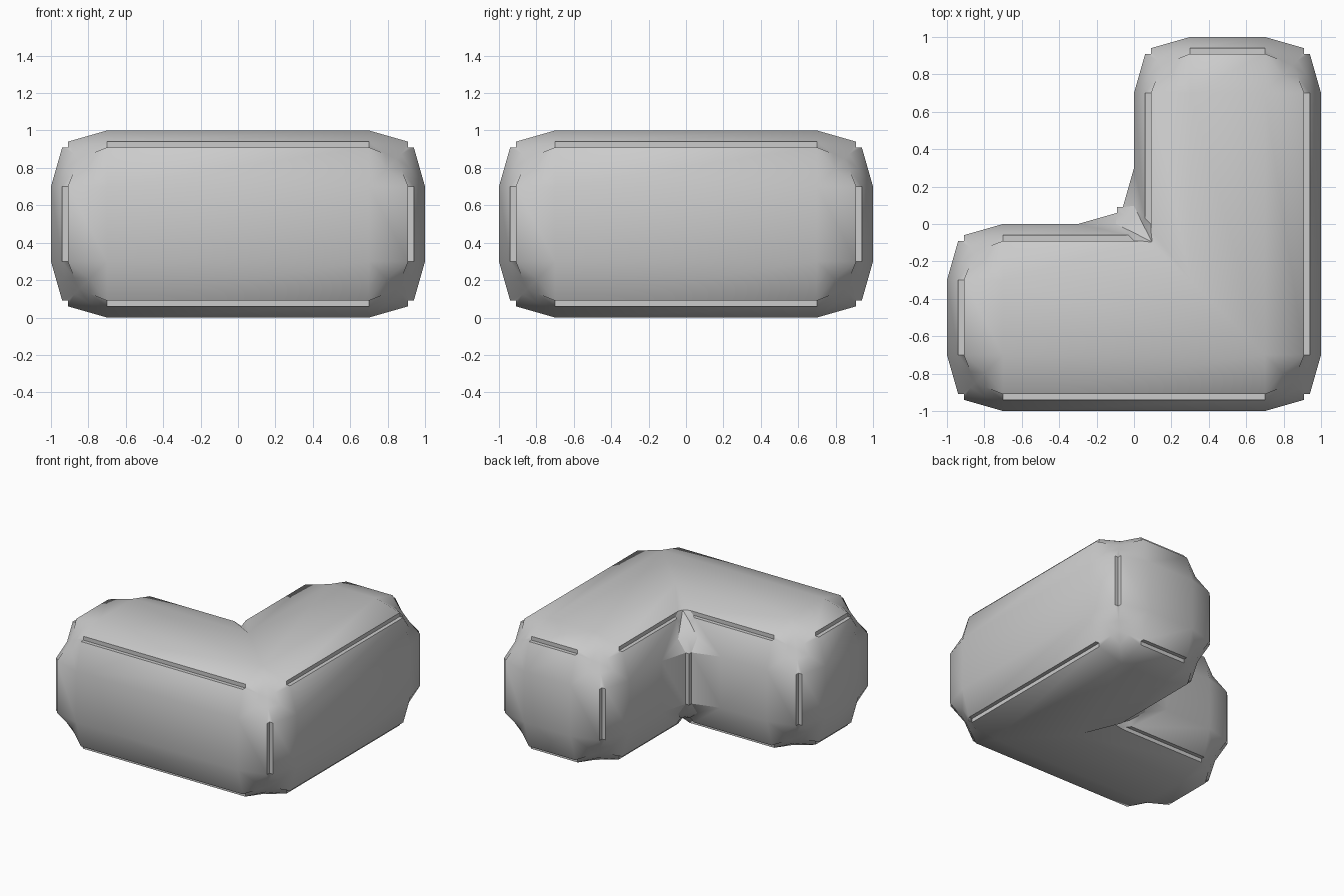
import bpy, bmesh
from mathutils import Vector

if "Cube" in bpy.data.objects:
    bpy.data.objects.remove(bpy.data.objects["Cube"])

# L-shaped footprint, extruded one unit up
outline = [(-1, -1), (1, -1), (1, 1), (0, 1), (0, 0), (-1, 0)]
bm = bmesh.new()
base = bm.faces.new([bm.verts.new((x, y, 0)) for x, y in outline])
ext = bmesh.ops.extrude_face_region(bm, geom=[base])
top = [g for g in ext["geom"] if isinstance(g, bmesh.types.BMVert)]
bmesh.ops.translate(bm, vec=Vector((0, 0, 1)), verts=top)
bmesh.ops.recalc_face_normals(bm, faces=bm.faces)
mesh = bpy.data.meshes.new("corner_block")
bm.to_mesh(mesh)
bm.free()
block = bpy.data.objects.new("corner_block", mesh)
bpy.context.collection.objects.link(block)

# Wide moulded bevel with a small notch along the middle of each edge
bevel = block.modifiers.new("notched_bevel", "BEVEL")
bevel.width = 0.3
bevel.segments = 4
bevel.limit_method = "ANGLE"
bevel.profile_type = "CUSTOM"
profile = bevel.custom_profile
for x, y in [(0.8, 0.7), (0.7, 0.7), (0.7, 0.8)]:
    profile.points.add(x, y)
for p in profile.points:
    p.handle_type_1 = p.handle_type_2 = "VECTOR"
profile.update()

# Smooth shading that keeps the notch edges crisp
bpy.context.view_layer.objects.active = block
block.select_set(True)
bpy.ops.object.modifier_apply(modifier=bevel.name)
bpy.ops.object.shade_smooth_by_angle()
